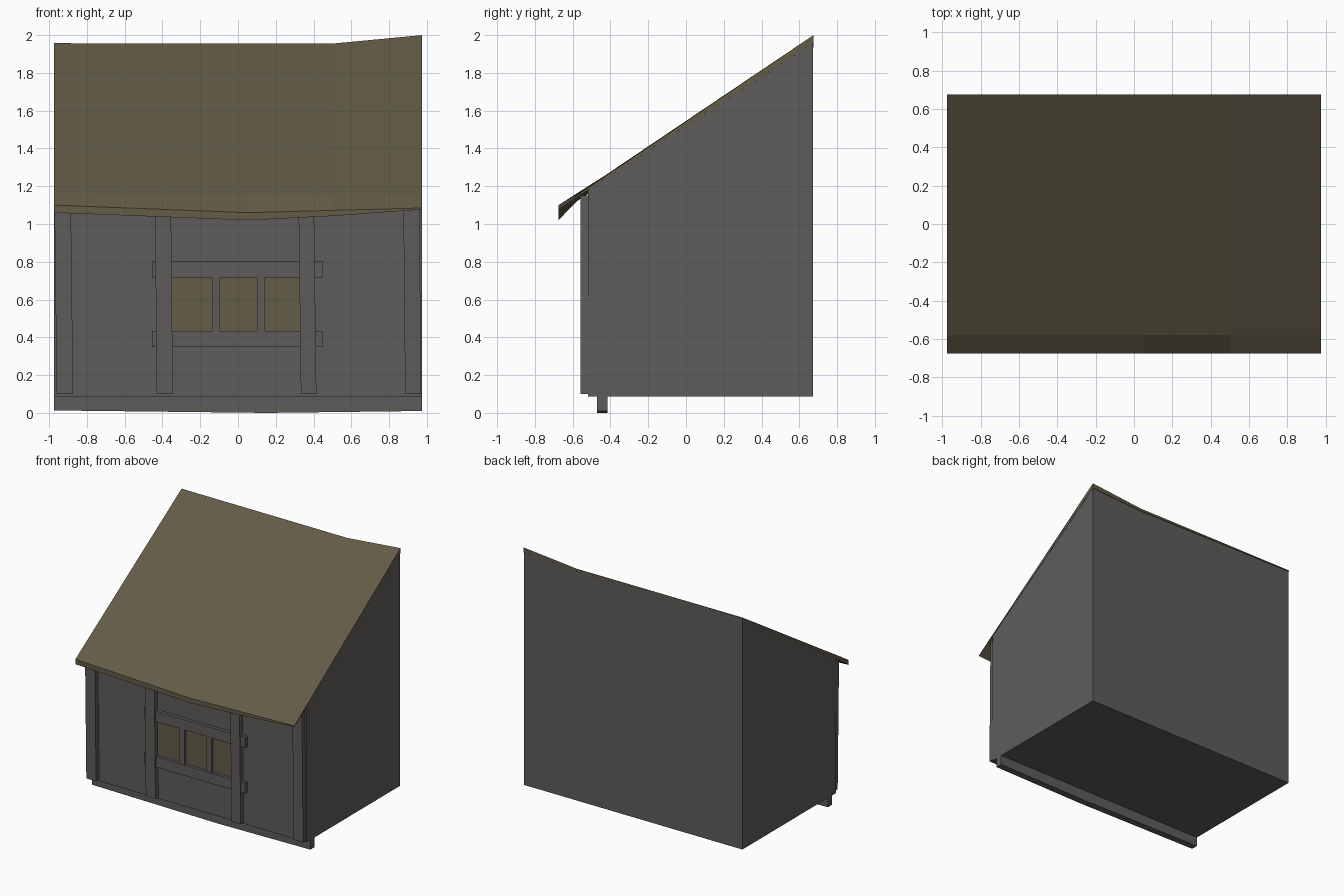
import bpy, bmesh

if "Cube" in bpy.data.objects:
    bpy.data.objects.remove(bpy.data.objects["Cube"])


def mat(name, rgb):
    m = bpy.data.materials.new(name)
    m.diffuse_color = (*rgb, 1)
    m.use_nodes = True
    m.node_tree.nodes["Principled BSDF"].inputs["Base Color"].default_value = m.diffuse_color
    return m


GREY = mat("grey timber", (0.112, 0.107, 0.105))
OLIVE = mat("olive thatch", (0.125, 0.106, 0.064))


def loft(name, rings, material):
    """Skin equal-length rings of points and cap both ends."""
    bm = bmesh.new()
    vs = [[bm.verts.new(p) for p in r] for r in rings]
    n = len(rings[0])
    for a, b in zip(vs, vs[1:]):
        for i in range(n):
            j = (i + 1) % n
            bm.faces.new((a[i], a[j], b[j], b[i]))
    bm.faces.new(vs[0])
    bm.faces.new(vs[-1])
    bmesh.ops.recalc_face_normals(bm, faces=bm.faces)
    me = bpy.data.meshes.new(name)
    bm.to_mesh(me)
    bm.free()
    me.materials.append(material)
    ob = bpy.data.objects.new(name, me)
    bpy.context.collection.objects.link(ob)
    return ob


def box(name, x0, x1, y0, y1, z0, z1, material, lean=0.0):
    """Box whose top is shifted sideways by lean."""
    rings = []
    for z, s in ((z0, 0), (z1, lean)):
        rings.append([(x0 + s, y0, z), (x1 + s, y0, z), (x1 + s, y1, z), (x0 + s, y1, z)])
    return loft(name, rings, material)


# Roof stations: x, eave z, z behind the eave, ridge z, eave/ridge thickness
YF, YM, YB = -0.675, -0.58, 0.675
stations = [
    (-0.975, 1.100, 1.161, 1.957, 0.040, 0.006),
    (0.05, 1.060, 1.157, 1.956, 0.040, 0.015),
    (0.50, 1.072, 1.155, 1.955, 0.030, 0.020),
    (0.975, 1.085, 1.150, 2.000, 0.008, 0.040),
]
roof, walls = [], []
for x, zf, zm, zb, tf, tb in stations:
    tm = tf + (tb - tf) * 0.07
    roof.append([(x, YF, zf), (x, YM, zm), (x, YB, zb),
                 (x, YB, zb - tb), (x, YM, zm - tm), (x, YF, zf - tf)])
    # Wall top follows the underside of the roof
    k = (-0.52 - YM) / (YB - YM)
    top_front = (zm - tm) * (1 - k) + (zb - tb) * k
    xw = max(-0.973, min(0.973, x))
    walls.append([(xw, -0.52, 0.088), (xw, 0.672, 0.088),
                  (xw, 0.672, zb - tb), (xw, -0.52, top_front)])
loft("sagging_roof", roof, OLIVE)
loft("wall_body", walls, GREY)

# Slightly sagging sill beam under the front
loft("sill_beam", [[(x, -0.47, z), (x, -0.415, z), (x, -0.415, 0.09), (x, -0.47, 0.09)]
                   for x, z in ((-0.973, 0.013), (0.15, 0.0), (0.973, 0.010))], GREY)

# Four leaning front posts
for name, x0, x1, lean, top in (
        ("left_corner_post", -0.96, -0.873, -0.012, 1.14),
        ("left_window_post", -0.43, -0.345, -0.010, 1.13),
        ("right_window_post", 0.333, 0.415, -0.013, 1.13),
        ("right_corner_post", 0.885, 0.97, -0.010, 1.15)):
    box(name, x0, x1, -0.558, -0.515, 0.10, top, GREY, lean)

# Window rails, panes and mullions
for name, z in (("lower_rail", 0.35), ("upper_rail", 0.717)):
    box(name, -0.455, 0.448, -0.548, -0.515, z, z + 0.084, GREY)
box("window_panes", -0.35, 0.335, -0.524, -0.518, 0.43, 0.72, OLIVE)
for i, x in enumerate((-0.138, 0.10)):
    box("mullion_%d" % i, x, x + 0.044, -0.545, -0.515, 0.43, 0.72, GREY)
